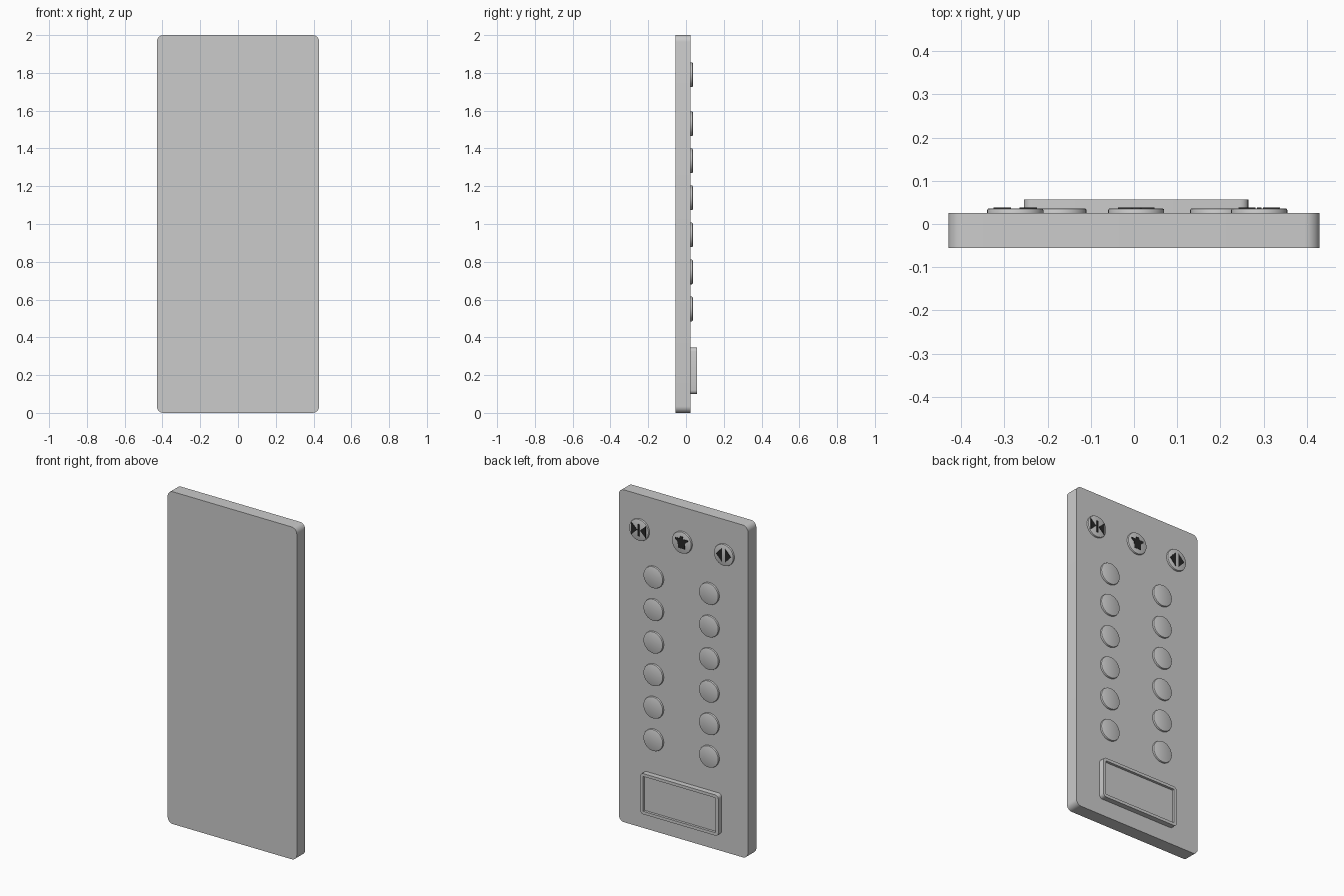
import bpy, bmesh, math

if "Cube" in bpy.data.objects:
    bpy.data.objects.remove(bpy.data.objects["Cube"])

BACK, FACE = -0.055, 0.025   # rear and button-side planes of the plate

black = bpy.data.materials.new("black")
black.diffuse_color = (0.02, 0.02, 0.02, 1)
black.use_nodes = True
black.node_tree.nodes["Principled BSDF"].inputs["Base Color"].default_value = black.diffuse_color


def finish(name, bm, mat=None):
    bmesh.ops.recalc_face_normals(bm, faces=bm.faces)
    mesh = bpy.data.meshes.new(name)
    bm.to_mesh(mesh)
    bm.free()
    ob = bpy.data.objects.new(name, mesh)
    bpy.context.collection.objects.link(ob)
    if mat:
        mesh.materials.append(mat)
    bpy.ops.object.select_all(action='DESELECT')
    ob.select_set(True)
    bpy.context.view_layer.objects.active = ob
    bpy.ops.object.shade_smooth_by_angle(angle=math.radians(35))
    return ob


def extrude(bm, pts, y0, y1):
    """Extrude an x/z outline from y0 to y1; returns the cap at y1."""
    lo = [bm.verts.new((x, y0, z)) for x, z in pts]
    hi = [bm.verts.new((x, y1, z)) for x, z in pts]
    bm.faces.new(lo)
    cap = bm.faces.new(hi[::-1])
    n = len(pts)
    for i in range(n):
        j = (i + 1) % n
        bm.faces.new((lo[i], hi[i], hi[j], lo[j]))
    return cap


def rounded_rect(x0, x1, z0, z1, r, steps=6):
    corners = ((x1 - r, z1 - r), (x0 + r, z1 - r), (x0 + r, z0 + r), (x1 - r, z0 + r))
    pts = []
    for q, (cx, cz) in enumerate(corners):
        for s in range(steps + 1):
            a = math.pi / 2 * (q + s / steps)
            pts.append((cx + r * math.cos(a), cz + r * math.sin(a)))
    return pts


def button(name, x, z, r=0.065, n=32):
    bm = bmesh.new()
    ring = [(x + r * math.cos(2 * math.pi * i / n), z + r * math.sin(2 * math.pi * i / n))
            for i in range(n)]
    cap = extrude(bm, ring, FACE - 0.005, 0.036)
    bmesh.ops.bevel(bm, geom=list(cap.edges), offset=0.004, segments=2,
                    profile=0.5, affect='EDGES')
    return finish(name, bm)


def symbol(name, x, z, shapes):
    """Raised black pictogram made of simple outlines."""
    bm = bmesh.new()
    for pts in shapes:
        extrude(bm, [(x + px, z + pz) for px, pz in pts], 0.034, 0.038)
    return finish(name, bm, black)


def mirrored(pts):
    return [(-x, z) for x, z in pts]


# back plate
bm = bmesh.new()
extrude(bm, rounded_rect(-0.43, 0.43, 0, 2, 0.035), BACK, FACE)
finish("panel_plate", bm)

# display window: raised frame with a recessed screen
bm = bmesh.new()
cap = extrude(bm, rounded_rect(-0.255, 0.265, 0.10, 0.345, 0.02, 4), FACE - 0.005, 0.057)
bmesh.ops.recalc_face_normals(bm, faces=bm.faces)
bmesh.ops.inset_region(bm, faces=[cap], thickness=0.018)
inner = bmesh.ops.extrude_face_region(bm, geom=[cap])
bmesh.ops.translate(bm, vec=(0, -0.015, 0),
                    verts=[v for v in inner["geom"] if isinstance(v, bmesh.types.BMVert)])
if cap.is_valid:
    bmesh.ops.delete(bm, geom=[cap], context='FACES_ONLY')
finish("display_frame", bm)

# two columns of floor buttons
for row in range(6):
    z = 1.53 - row * 0.196
    button(f"floor_button_a{row + 1}", -0.175, z)
    button(f"floor_button_b{row + 1}", 0.195, z)

# control buttons in the top row
TOP = 1.79
for name, x in (("door_open", -0.275), ("alarm", 0.005), ("door_close", 0.29)):
    button(name + "_button", x, TOP)

# pictograms
out_arrow = [(0.01, -0.042), (0.01, 0.042), (0.05, 0)]
in_arrow = [(0.048, -0.036), (0.048, 0.036), (0.009, 0)]
bar = [(-0.005, -0.036), (0.005, -0.036), (0.005, 0.036), (-0.005, 0.036)]
bell_side = [(0.022, -0.034), (0.024, 0.0), (0.042, 0.016), (0.042, 0.024),
             (0.012, 0.024), (0.009, 0.038)]
symbol("open_symbol", -0.275, TOP, [out_arrow, mirrored(out_arrow)])
symbol("close_symbol", 0.29, TOP, [in_arrow, mirrored(in_arrow), bar])
symbol("bell_symbol", 0.005, TOP, [bell_side + mirrored(bell_side)[::-1]])
